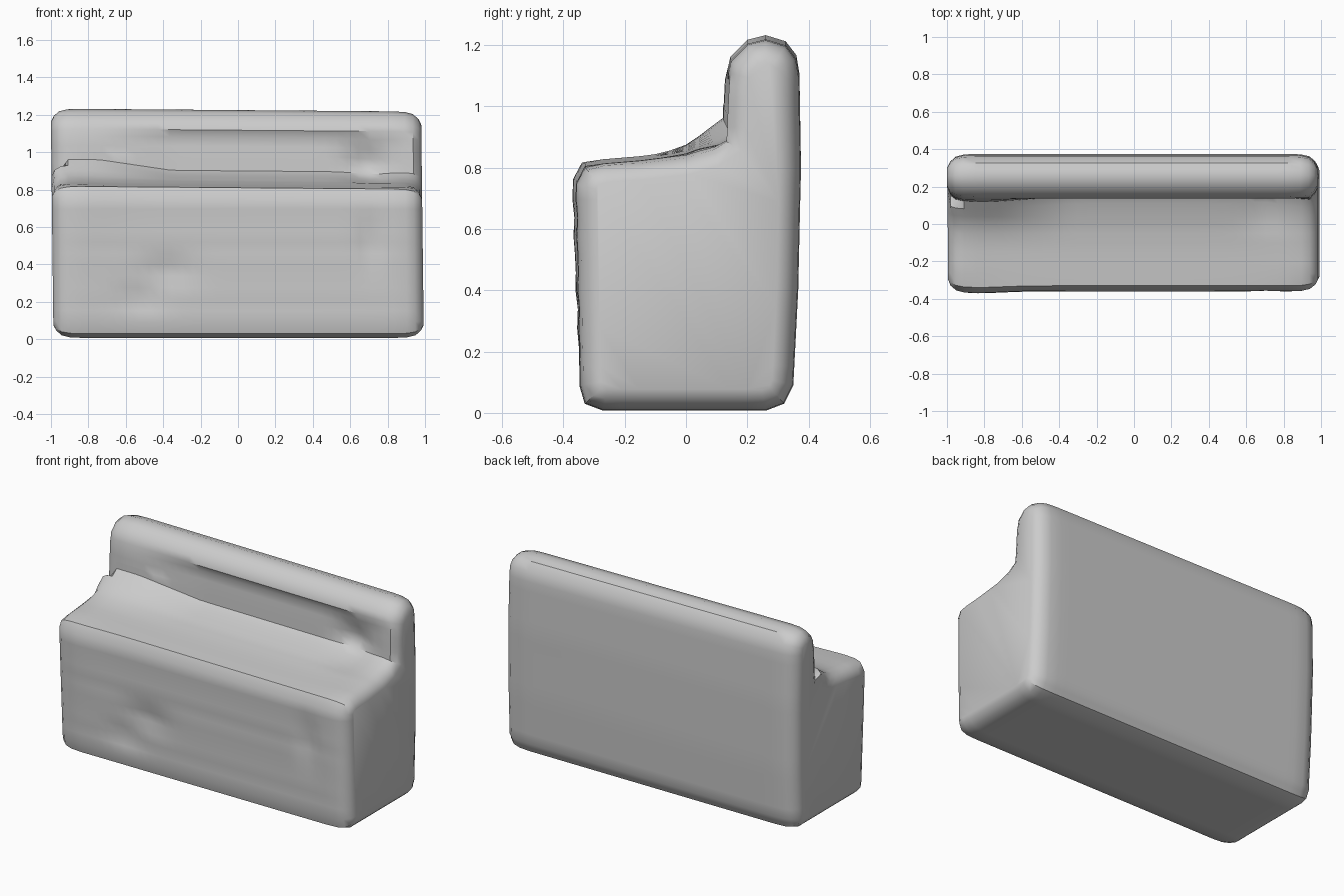
import bpy, bmesh, math
from mathutils import Vector

cube = bpy.data.objects.get("Cube")
if cube:
    bpy.data.objects.remove(cube, do_unlink=True)

# Upholstery colour
fabric = bpy.data.materials.new("grey_fabric")
fabric.use_nodes = True
colour = (0.6, 0.6, 0.6, 1)
fabric.diffuse_color = colour
shader = fabric.node_tree.nodes["Principled BSDF"]
shader.inputs["Base Color"].default_value = colour
shader.inputs["Roughness"].default_value = 0.8

# Side profile (y, z): underside, back, top roll, crease, seat, front
PROFILE = [
    (-.33, .03), (-.27, .007), (.26, .007), (.32, .03), (.35, .09),
    (.366, .4), (.375, .8), (.37, 1.1), (.36, 1.16), (.325, 1.205),
    (.26, 1.225), (.2, 1.21), (.145, 1.155), (.127, 1.08), (.122, .98),
    (.12, .9), (.08, .88), (0, .855), (-.15, .838), (-.27, .828),
    (-.33, .81), (-.362, .755), (-.355, .4), (-.348, .09)]


def subdivide(points, step):
    """Split long profile edges so that folds can be shaped."""
    out = []
    for i, p in enumerate(points):
        a, b = Vector(p), Vector(points[(i + 1) % len(points)])
        n = max(1, math.ceil((b - a).length / step))
        out += [a.lerp(b, k / n) for k in range(n)]
    return out


def inset(points, amount):
    """Move each profile point towards the inside of the outline."""
    out = []
    for i, p in enumerate(points):
        d1 = (p - points[i - 1]).normalized()
        d2 = (points[(i + 1) % len(points)] - p).normalized()
        n = Vector((-d1.y - d2.y, d1.x + d2.x)).normalized()
        out.append(p + n * amount)
    return out


def bump(u, v, cu, cv, ru, rv):
    return math.exp(-((u - cu) / ru) ** 2 - ((v - cv) / rv) ** 2)


def soften(x, y, z):
    """Worn cushion folds, dents and the slight lean of the body."""
    middle = max(0, 1 - abs(x) ** 6)
    nx, ny, nz = x * .99 - .012 * (z - .3), y, z
    if y < -.34 and .08 < z < .78:
        # front panel ripples and dents
        ny += middle * (.004 + .004 * math.sin(z * 42))
        ny += .03 * bump(x, z, -.38, .37, .13, .06)
        ny += .025 * bump(x, z, -.52, .22, .12, .05)
        ny += .025 * bump(x, z, .72, .52, .05, .13)
    if -.3 < y < .13 and .82 < z < 1.1:
        # seat sweeping up to the backrest at one end, pocket at the other
        rear = max(0, min(1, (y + .12) / .22))
        left = max(0, min(1, (-x - .35) / .4))
        if z < .97:
            nz += .055 * left * rear ** 2 - .012 * middle * (1 - rear)
        if y > .07:
            ny += .028 * middle * (1 - left)
            ny += .05 * bump(x, z, .7, .96, .1, .07)
        nz -= .02 * bump(x, y, .73, .06, .12, .08)
    if z > .7:
        nz += -.008 * x
    if y < -.3:
        ny -= .01 * bump(x, z, -.85, .7, .2, .4)
    return nx, ny, nz


# Sections across the width, rounded at both ends
outline = subdivide(PROFILE, .065)
END = [(1, .07), (.985, .04), (.955, .014), (.91, .003)]
INNER = [-.84 + 1.68 * i / 28 for i in range(29)]
sections = [(-x, d) for x, d in END] + [(x, 0) for x in INNER]
sections += [(x, d) for x, d in reversed(END)]

# Sofa body
bm = bmesh.new()
rings = []
for x, d in sections:
    rings.append([bm.verts.new(soften(x, p.x, p.y)) for p in inset(outline, d)])
for r, s in zip(rings, rings[1:]):
    for i in range(len(r)):
        j = (i + 1) % len(r)
        bm.faces.new((r[i], r[j], s[j], s[i]))
bm.faces.new(rings[0])
bm.faces.new(rings[-1])
bmesh.ops.recalc_face_normals(bm, faces=bm.faces)
mesh = bpy.data.meshes.new("sofa_body")
bm.to_mesh(mesh)
bm.free()
mesh.materials.append(fabric)
body = bpy.data.objects.new("sofa_body", mesh)
bpy.context.collection.objects.link(body)
bpy.context.view_layer.objects.active = body
body.select_set(True)
bpy.ops.object.shade_smooth_by_angle(angle=math.radians(35))
